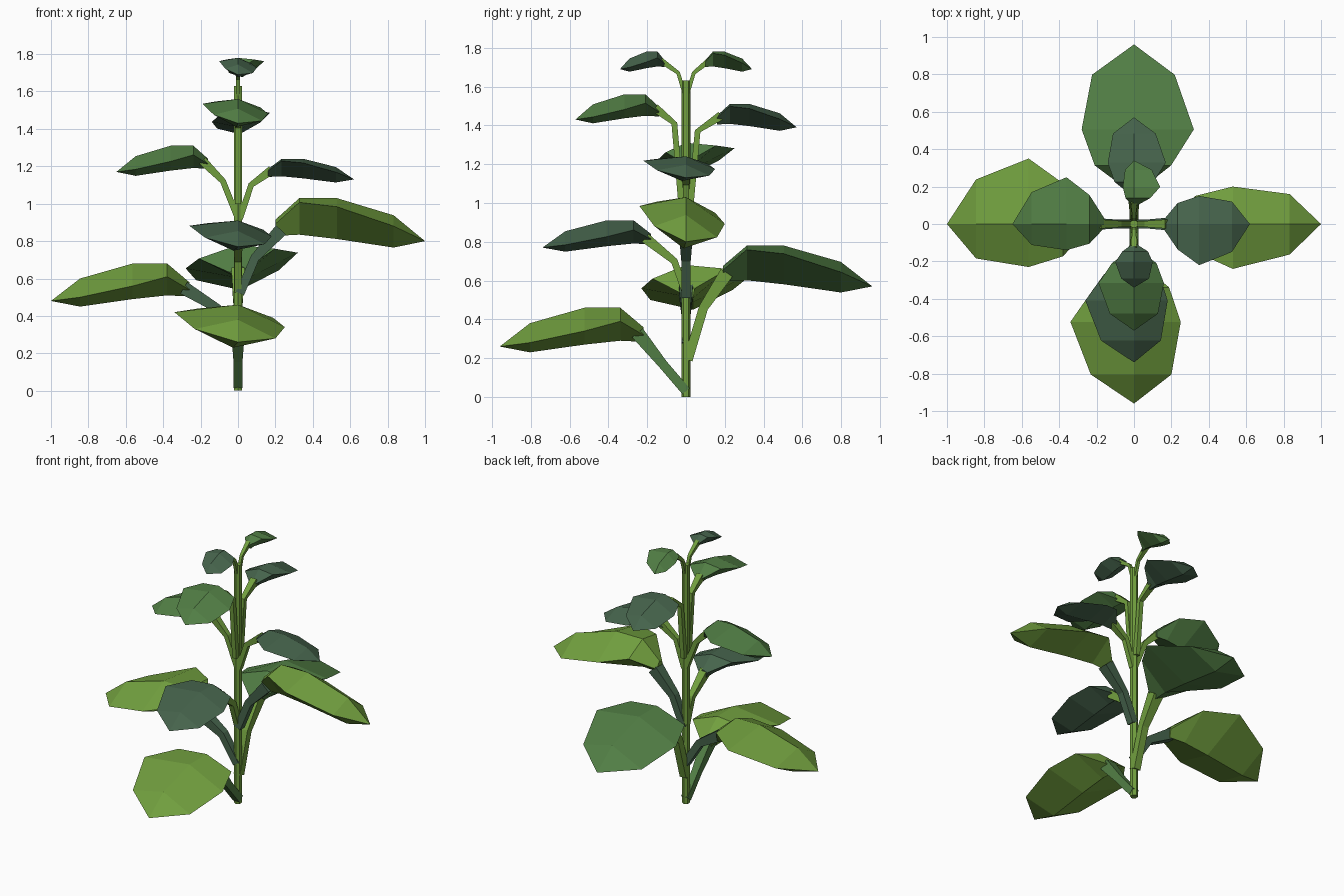
import bpy, bmesh
from mathutils import Vector

if "Cube" in bpy.data.objects:
    bpy.data.objects.remove(bpy.data.objects["Cube"])


def material(name, hex_colour):
    def lin(c):
        return c / 12.92 if c <= 0.04045 else ((c + 0.055) / 1.055) ** 2.4
    rgb = [lin(int(hex_colour[i:i + 2], 16) / 255) for i in (0, 2, 4)]
    m = bpy.data.materials.new(name)
    m.diffuse_color = (*rgb, 1)
    m.use_nodes = True
    m.node_tree.nodes["Principled BSDF"].inputs["Base Color"].default_value = m.diffuse_color
    return m


LIGHT = material("light green", "72A03F")
MID = material("mid green", "527F45")
BLUE = material("bluish green", "46644C")

DIRS = {"front": (0, -1), "back": (0, 1), "left": (-1, 0), "right": (1, 0)}


def loft(name, rings, mat, tip=None):
    """Skin a list of point rings, capping both ends or closing to a tip."""
    bm = bmesh.new()
    loops = [[bm.verts.new(p) for p in ring] for ring in rings]
    n = len(loops[0])
    for a, b in zip(loops, loops[1:]):
        for i in range(n):
            bm.faces.new((a[i], a[(i + 1) % n], b[(i + 1) % n], b[i]))
    bm.faces.new(loops[0])
    if tip is None:
        bm.faces.new(loops[-1])
    else:
        t = bm.verts.new(tip)
        for i in range(n):
            bm.faces.new((loops[-1][i], loops[-1][(i + 1) % n], t))
    bmesh.ops.recalc_face_normals(bm, faces=bm.faces)
    mesh = bpy.data.meshes.new(name)
    bm.to_mesh(mesh)
    bm.free()
    mesh.materials.append(mat)
    obj = bpy.data.objects.new(name, mesh)
    bpy.context.collection.objects.link(obj)
    return obj


# Blade sections: position along, narrow and wide half width,
# then heights of ridge, narrow edge, wide edge and keel
SECTIONS = [
    (0.00, 0.16, 0.13, 0.50, 0.30, 0.40, 0.12),
    (0.16, 0.75, 0.62, 1.00, 0.65, 0.90, 0.15),
    (0.41, 1.00, 1.00, 1.00, 0.40, 0.80, 0.05),
    (0.79, 0.80, 0.68, 0.60, 0.10, 0.35, -0.15),
]


def leaf(name, side, u0, u1, narrow, wide, ztop, ztip, stalk, r, blade_mat, stalk_mat):
    d = Vector((*DIRS[side], 0))
    w = Vector((d.y, -d.x, 0))          # wide side, to the right of the leaf
    up = Vector((0, 0, 1))
    at = lambda u, v, z: d * u + w * v + up * z
    # blade: diamond section, tilted and arched
    rings = []
    for t, n, m, top, zn, zw, keel in SECTIONS:
        u = u0 + (u1 - u0) * t
        z = lambda h: ztip + (ztop - ztip) * h
        rings.append([at(u, 0, z(top)), at(u, wide * m, z(zw)),
                      at(u, 0.3 * (wide - narrow), z(keel)), at(u, -narrow * n, z(zn))])
    loft(name + "_blade", rings, blade_mat, at(u1, 0, ztip))
    # stalk: bent square rod, widening into the blade
    pts = [at(u, 0, z) for u, z in stalk]
    rings = []
    for i, p in enumerate(pts):
        axis = (pts[min(i + 1, 2)] - pts[max(i - 1, 0)]).normalized()
        n = axis.cross(w)
        k = r * (1, 1, 1.5)[i]
        rings.append([p + w * k + n * k, p - w * k + n * k,
                      p - w * k - n * k, p + w * k - n * k])
    loft(name + "_stalk", rings, stalk_mat)


# stem
bpy.ops.mesh.primitive_cylinder_add(vertices=6, radius=0.024, depth=1.63,
                                    location=(0, 0, 0.815))
stem = bpy.context.object
stem.name = "stem"
stem.data.materials.append(LIGHT)

# large lower leaves
leaf("low_front_leaf", "front", .22, .96, .25, .34, .46, .26,
     [(0, .03), (.12, .17), (.25, .33)], .024, LIGHT, MID)
leaf("low_left_leaf", "left", .26, 1.0, .23, .35, .68, .48,
     [(0, .27), (.11, .44), (.29, .55)], .024, LIGHT, BLUE)
leaf("low_back_leaf", "back", .19, .96, .28, .32, .78, .57,
     [(.01, .19), (.09, .46), (.21, .64)], .024, MID, LIGHT)
leaf("low_right_leaf", "right", .2, 1.0, .20, .24, 1.03, .80,
     [(.01, .52), (.09, .71), (.23, .86)], .024, LIGHT, BLUE)

# middle leaves
leaf("middle_front_leaf", "front", .18, .74, .18, .26, .91, .77,
     [(0, .53), (.06, .70), (.21, .82)], .018, BLUE, LIGHT)
leaf("middle_left_leaf", "left", .16, .65, .14, .25, 1.31, 1.17,
     [(0, .92), (.08, 1.12), (.19, 1.23)], .016, MID, LIGHT)
leaf("middle_right_leaf", "right", .16, .62, .15, .22, 1.24, 1.13,
     [(.01, .92), (.07, 1.10), (.18, 1.18)], .016, BLUE, LIGHT)

# upper leaves
leaf("upper_front_leaf", "front", .14, .57, .16, .19, 1.56, 1.43,
     [(.025, 1.0), (.06, 1.41), (.16, 1.49)], .015, MID, LIGHT)
leaf("upper_back_leaf", "back", .16, .57, .14, .17, 1.51, 1.39,
     [(.025, 1.0), (.06, 1.37), (.18, 1.45)], .015, BLUE, LIGHT)

# top leaves
leaf("top_front_leaf", "front", .11, .34, .10, .10, 1.78, 1.69,
     [(.01, 1.57), (.04, 1.67), (.13, 1.735)], .010, BLUE, LIGHT)
leaf("top_back_leaf", "back", .10, .34, .06, .14, 1.78, 1.69,
     [(.01, 1.57), (.04, 1.67), (.12, 1.735)], .010, MID, LIGHT)
